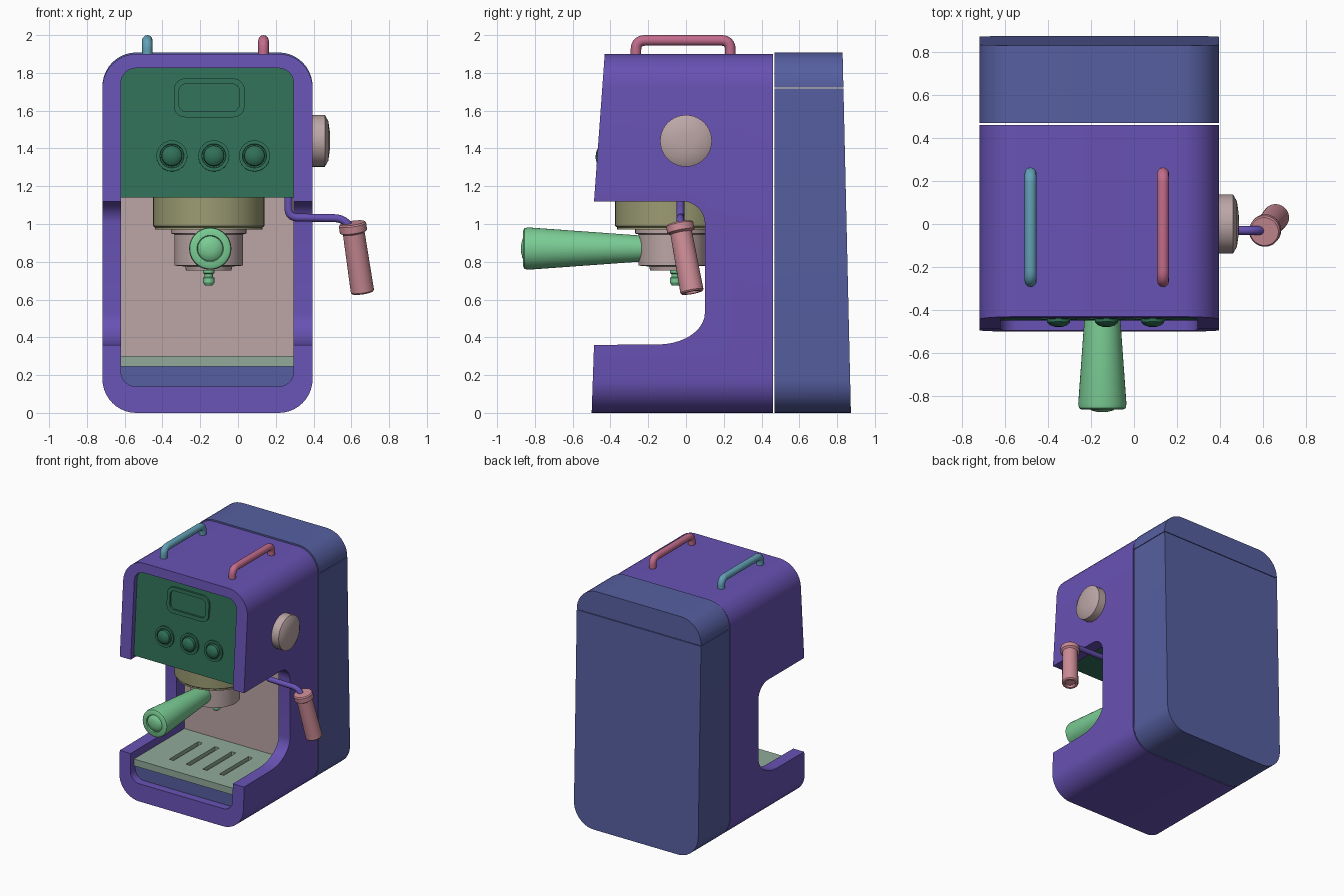
import bpy, bmesh, math
from mathutils import Vector

cube = bpy.data.objects.get("Cube")
if cube:
    bpy.data.objects.remove(cube, do_unlink=True)


def material(name, rgb):
    m = bpy.data.materials.new(name)
    m.use_nodes = True
    lin = [((c / 255 + 0.055) / 1.055) ** 2.4 for c in rgb] + [1]
    m.diffuse_color = lin
    m.node_tree.nodes["Principled BSDF"].inputs["Base Color"].default_value = lin
    return m


PURPLE = material("purple", (104, 82, 180))
BLUE = material("slate blue", (86, 95, 160))
GREEN = material("dark green", (48, 112, 88))
OLIVE = material("olive", (156, 156, 116))
STONE = material("pinkish grey", (188, 166, 166))
SAGE = material("sage", (146, 170, 154))
MINT = material("mint", (122, 204, 148))
ROSE = material("rose", (204, 140, 150))
TEAL = material("teal", (98, 160, 182))
BERRY = material("berry pink", (194, 108, 140))


def smooth(ob):
    bpy.ops.object.select_all(action='DESELECT')
    ob.select_set(True)
    bpy.context.view_layer.objects.active = ob
    bpy.ops.object.shade_smooth_by_angle(angle=math.radians(32))
    return ob


def finish(name, bm, mat):
    bmesh.ops.recalc_face_normals(bm, faces=bm.faces)
    me = bpy.data.meshes.new(name)
    bm.to_mesh(me)
    bm.free()
    me.materials.append(mat)
    ob = bpy.data.objects.new(name, me)
    bpy.context.collection.objects.link(ob)
    return smooth(ob)


def prism(name, near, far, mat):
    """Solid between two matching outlines."""
    bm = bmesh.new()
    a = [bm.verts.new(p) for p in near]
    b = [bm.verts.new(p) for p in far]
    bm.faces.new(a)
    bm.faces.new(b[::-1])
    for i in range(len(a)):
        j = (i + 1) % len(a)
        bm.faces.new((a[i], b[i], b[j], a[j]))
    return finish(name, bm, mat)


def rounded(x0, x1, z0, z1, r_top, r_low, n=10):
    """Rounded rectangle outline; a zero radius gives a square corner."""
    pts = []
    for k, (cx, cz, r) in enumerate(((x1, z1, r_top), (x0, z1, r_top), (x0, z0, r_low), (x1, z0, r_low))):
        sx, sz = (-1 if cx == x1 else 1), (-1 if cz == z1 else 1)
        for i in range(n + 1 if r else 1):
            t = (k + i / n) * math.pi / 2
            pts.append((cx + sx * r + r * math.cos(t) if r else cx,
                        cz + sz * r + r * math.sin(t) if r else cz))
    return pts


def slab(name, outline, front, back, mat):
    """Extrude an x-z outline along y; front and back are functions of z."""
    return prism(name, [(x, front(z), z) for x, z in outline],
                 [(x, back(z), z) for x, z in outline], mat)


def at(v):
    return lambda z: v


def box(name, x0, x1, y0, y1, z0, z1, mat):
    return slab(name, rounded(x0, x1, z0, z1, 0, 0), at(y0), at(y1), mat)


def combine(ob, tool, operation='DIFFERENCE'):
    mod = ob.modifiers.new("cut", 'BOOLEAN')
    mod.operation, mod.solver, mod.object = operation, 'EXACT', tool
    bpy.context.view_layer.objects.active = ob
    bpy.ops.object.modifier_apply(modifier=mod.name)
    bpy.data.objects.remove(tool, do_unlink=True)
    return smooth(ob)


def lathe(name, profile, start, direction, mat, n=40):
    """Revolve (radius, height) pairs around an axis."""
    bm = bmesh.new()
    rot = Vector(direction).to_track_quat('Z', 'Y')
    rings = []
    for r, h in profile:
        count = n if r else 1
        rings.append([bm.verts.new(Vector(start) + rot @ Vector(
            (r * math.cos(i * math.tau / n), r * math.sin(i * math.tau / n), h))) for i in range(count)])
    for a, b in zip(rings, rings[1:]):
        for i in range(n):
            quad = [a[i % len(a)], a[(i + 1) % len(a)], b[(i + 1) % len(b)], b[i % len(b)]]
            bm.faces.new(list(dict.fromkeys(quad)))
    for ring in (rings[0], rings[-1]):
        if len(ring) > 1:
            bm.faces.new(ring)
    return finish(name, bm, mat)


def tube(name, corners, radius, bend, mat):
    """Round bar through corner points with rounded bends."""
    p = [Vector(c) for c in corners]
    path = [p[0]]
    for a, b, c in zip(p, p[1:], p[2:]):
        s, e = b + (a - b).normalized() * bend, b + (c - b).normalized() * bend
        for i in range(9):
            t = i / 8
            path.append(s * (1 - t) ** 2 + b * 2 * t * (1 - t) + e * t * t)
    path.append(p[-1])
    cu = bpy.data.curves.new(name, 'CURVE')
    cu.dimensions, cu.bevel_depth, cu.bevel_resolution, cu.use_fill_caps = '3D', radius, 4, True
    sp = cu.splines.new('POLY')
    sp.points.add(len(path) - 1)
    for q, v in zip(sp.points, path):
        q.co = (*v, 1)
    cu.materials.append(mat)
    ob = bpy.data.objects.new(name, cu)
    bpy.context.collection.objects.link(ob)
    bpy.ops.object.select_all(action='DESELECT')
    ob.select_set(True)
    bpy.context.view_layer.objects.active = ob
    bpy.ops.object.convert(target='MESH')
    return smooth(bpy.context.view_layer.objects.active)


L, R = -0.718, 0.395       # outer sides
IL, IR = -0.62, 0.295      # inner sides
MID = (L + R) / 2

# Body shell: rounded block trimmed to the side profile, then hollowed
side = [(0.46, -0.1), (-0.503, -0.1), (-0.487, 0.36), (-0.15, 0.362)]
side += [(-0.15 + 0.25 * math.sin(t), 0.53 - 0.168 * math.cos(t)) for t in
         [i * math.pi / 20 for i in range(1, 11)]]
side += [(-0.02 + 0.12 * math.cos(t), 1.0 + 0.12 * math.sin(t)) for t in
         [i * math.pi / 20 for i in range(11)]]
side += [(-0.487, 1.12), (-0.423, 2.0), (0.46, 2.0)]
body = slab("body_shell", rounded(L, R, 0, 1.9, 0.18, 0.18), at(-0.7), at(0.6), PURPLE)
combine(body, prism("profile", [(-1, y, z) for y, z in side], [(1, y, z) for y, z in side], PURPLE), 'INTERSECT')
combine(body, slab("cavity", rounded(IL, IR, 0.14, 1.825, 0.08, 0.08), at(-0.9), at(0.22), PURPLE))

# Rear water tank with a lid seam
tank = slab("rear_tank", rounded(L, R, 0, 1.908, 0.18, 0.18), at(0.468), lambda z: 0.873 - 0.023 * z, BLUE)
combine(tank, box("seam", -1, 1, 0.4, 1, 1.717, 1.722, BLUE))

# Alcove: back wall, base and slotted drip tray
box("back_wall", IL, IR, 0.2, 0.23, 0.28, 1.16, STONE)
slab("tray_base", rounded(IL, IR, 0.14, 0.25, 0, 0.078), at(-0.43), at(0.22), BLUE)
tray = box("drip_tray", IL, IR, -0.445, 0.21, 0.245, 0.3, SAGE)
for k in range(4):
    x = MID + (k - 1.5) * 0.15
    combine(tray, box("slot", x - 0.02, x + 0.02, -0.3, 0.07, 0.27, 0.4, SAGE))


# Control panel, leaning back with the shell
def panel_y(z):
    return -0.45 + 0.073 * (z - 1.12)


slab("control_panel", rounded(IL, IR, 1.14, 1.825, 0.08, 0), panel_y, at(0.22), GREEN)
frame = slab("display_frame", rounded(-0.34, 0.035, 1.565, 1.77, 0.06, 0.06),
             lambda z: panel_y(z) - 0.015, lambda z: panel_y(z) + 0.01, GREEN)
combine(frame, slab("window", rounded(-0.313, 0.007, 1.595, 1.742, 0.04, 0.04),
                    lambda z: panel_y(z) - 0.1, lambda z: panel_y(z) + 0.1, GREEN))
for x in (-0.35, -0.128, 0.087):
    lathe("panel_button", [(0.082, -0.01), (0.082, 0.012), (0.064, 0.012), (0.062, 0.003), (0.055, 0.003),
                           (0.053, 0.025), (0.04, 0.037), (0.02, 0.044), (0, 0.046)],
          (x, panel_y(1.36), 1.36), (0, -1, 0.073), GREEN, 32)

# Brew group, filter basket, spout and handle
CX, CY = -0.155, -0.08
lathe("group_head", [(0.295, 0), (0.295, 0.16), (0.285, 0.168), (0.285, 0.18), (0, 0.18)],
      (CX, CY, 1.15), (0, 0, -1), OLIVE, 48)
lathe("filter_basket", [(0.2, 0), (0.2, 0.025), (0.182, 0.03), (0.182, 0.195), (0.125, 0.2), (0.12, 0.222), (0, 0.222)],
      (CX, -0.07, 0.975), (0, 0, -1), STONE)
lathe("spout", [(0.03, 0), (0.03, 0.035), (0.022, 0.04), (0.022, 0.055), (0.03, 0.06), (0.03, 0.085), (0.02, 0.1), (0, 0.1)],
      (CX, -0.055, 0.775), (0, 0, -1), MINT, 24)
lathe("filter_handle", [(0.06, 0), (0.069, 0.06), (0.112, 0.655), (0.108, 0.675), (0.095, 0.682), (0.07, 0.682),
                        (0.066, 0.672), (0.05, 0.686), (0.025, 0.692), (0, 0.694)],
      (-0.147, -0.18, 0.87), (0, -1, 0), MINT)

# Side knob
lathe("side_knob", [(0.137, 0), (0.137, 0.08), (0.105, 0.098), (0.05, 0.106), (0, 0.108)],
      (0.38, 0, 1.44), (1, 0, 0), STONE)

# Steam wand and its grip
tube("steam_wand", [(0.267, -0.03, 1.17), (0.267, -0.03, 1.035), (0.56, -0.03, 1.03), (0.61, -0.03, 0.96)],
     0.021, 0.05, PURPLE)
lathe("wand_grip", [(0.066, 0), (0.073, 0.008), (0.073, 0.045), (0.058, 0.055), (0.062, 0.37), (0.056, 0.378),
                    (0.04, 0.378), (0.036, 0.36), (0, 0.36)],
      (0.605, -0.035, 1.005), (0.055, 0.068, -0.37), ROSE)

# Top rails
for name, x, mat in (("right_rail", -0.48, TEAL), ("left_rail", 0.135, BERRY)):
    tube(name, [(x, -0.265, 1.88), (x, -0.265, 1.972), (x, 0.235, 1.972), (x, 0.235, 1.88)], 0.028, 0.05, mat)
